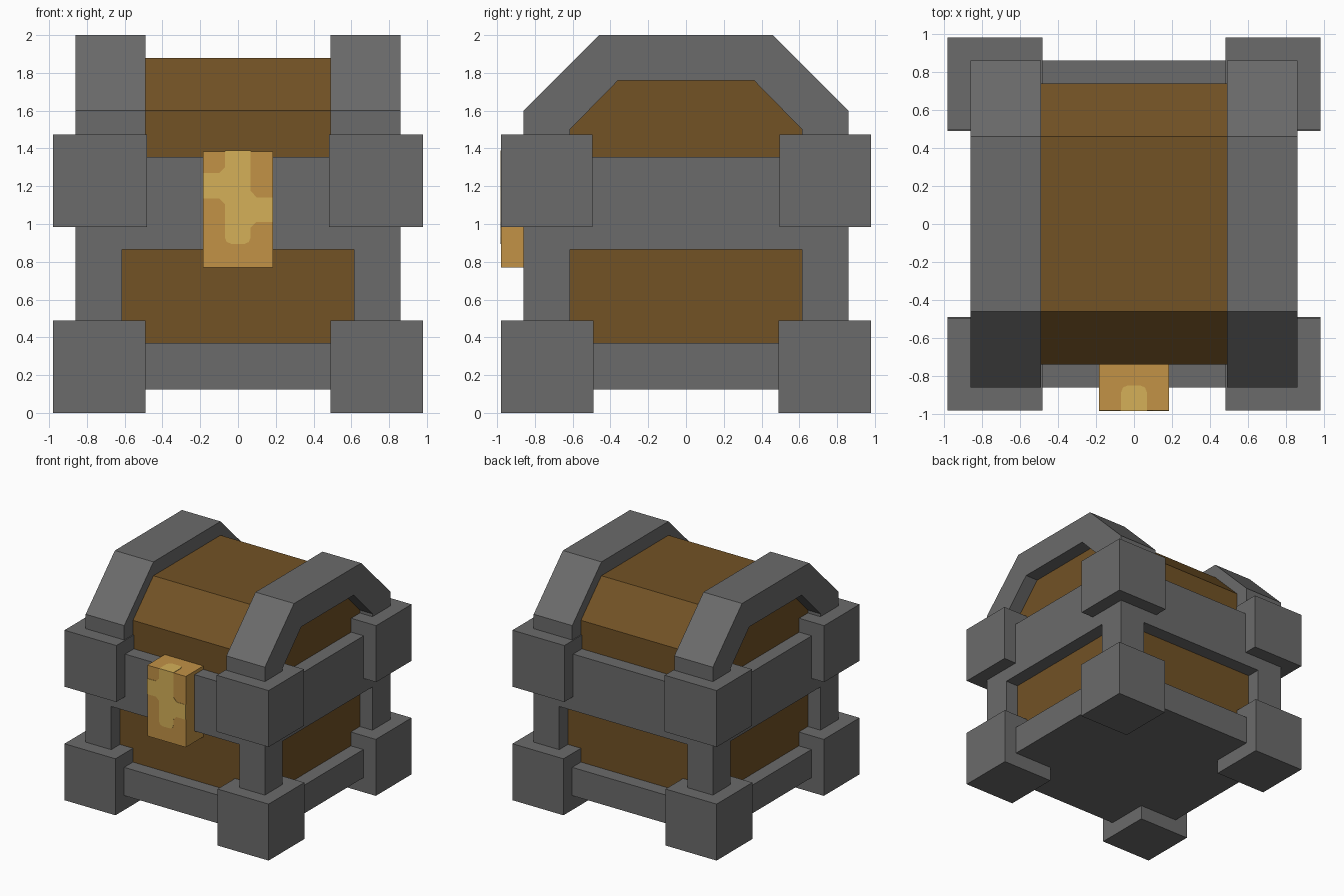
import bpy
import bmesh

if "Cube" in bpy.data.objects:
    bpy.data.objects.remove(bpy.data.objects["Cube"], do_unlink=True)


def material(name, rgb):
    m = bpy.data.materials.new(name)
    m.use_nodes = True
    m.diffuse_color = (*rgb, 1)
    node = next(n for n in m.node_tree.nodes if n.type == 'BSDF_PRINCIPLED')
    node.inputs["Base Color"].default_value = (*rgb, 1)
    return m


IRON = material("dark iron", (0.147, 0.147, 0.147))
WOOD = material("brown wood", (0.168, 0.084, 0.0185))
BRASS = material("brass", (0.539, 0.287, 0.061))
GOLD = material("pale gold", (0.665, 0.434, 0.098))


def prism(name, profile, axis, lo, hi, mat):
    """Extrude a 2D profile along an axis (profile uses the other two axes in order)."""
    def place(p, w):
        co = list(p)
        co.insert("xyz".index(axis), w)
        return co
    bm = bmesh.new()
    a = [bm.verts.new(place(p, lo)) for p in profile]
    b = [bm.verts.new(place(p, hi)) for p in profile]
    bm.faces.new(a)
    bm.faces.new(b[::-1])
    n = len(profile)
    for i in range(n):
        j = (i + 1) % n
        bm.faces.new((a[i], a[j], b[j], b[i]))
    bmesh.ops.recalc_face_normals(bm, faces=bm.faces)
    me = bpy.data.meshes.new(name)
    bm.to_mesh(me)
    bm.free()
    me.materials.append(mat)
    ob = bpy.data.objects.new(name, me)
    bpy.context.collection.objects.link(ob)
    return ob


def box(name, x, y, z, mat):
    rect = [(x[0], y[0]), (x[1], y[0]), (x[1], y[1]), (x[0], y[1])]
    return prism(name, rect, "z", z[0], z[1], mat)


def span(sign, a, b):
    return sorted((sign * a, sign * b))


def mirrored(half):
    """Close a half profile (u >= 0) by mirroring it across u = 0."""
    return half + [(-u, v) for u, v in reversed(half)]


R = 0.86      # outer frame half width
W = 0.74      # wood half width

# Body: iron slabs with recessed wood between them
box("base_slab", (-R, R), (-R, R), (0.125, 0.37), IRON)
box("middle_band", (-R, R), (-R, R), (0.865, 1.355), IRON)
box("wood_body", (-W, W), (-W, W), (0.37, 0.865), WOOD)

# Wooden lid with chamfered top
prism("wood_lid", mirrored([(W, 1.355), (W, 1.6), (0.46, 1.88)]),
      "x", -W, W, WOOD)

# Iron arches over both lid ends
arch = mirrored([(0.615, 1.355), (R, 1.355), (R, 1.6), (0.46, 2.0)])
arch += [(-0.615, 1.50), (-0.36, 1.76), (0.36, 1.76), (0.615, 1.50)]
for sx, side in ((1, "left"), (-1, "right")):
    prism(f"lid_arch_{side}", arch, "x", *span(sx, 0.49, R), IRON)

    # Corner posts and corner blocks
    for sy, end in ((-1, "front"), (1, "back")):
        tag = f"{end}_{side}"
        box(f"post_{tag}", span(sx, 0.615, R), span(sy, 0.615, R),
            (0.37, 0.865), IRON)
        box(f"foot_{tag}", span(sx, 0.49, 0.98), span(sy, 0.49, 0.98),
            (0.0, 0.49), IRON)
        box(f"upper_block_{tag}", span(sx, 0.482, 0.98), span(sy, 0.495, 0.98),
            (0.985, 1.475), IRON)

# Brass lock with pale gold inlay on its front and top
box("lock", (-0.185, 0.185), (-0.98, -0.74), (0.77, 1.385), BRASS)
inlay = [(-0.07, 1.385), (-0.07, 1.30), (-0.10, 1.27), (-0.185, 1.27),
         (-0.185, 1.135), (-0.10, 1.135), (-0.07, 1.105), (-0.07, 0.93),
         (-0.06, 0.905), (-0.035, 0.895), (0.035, 0.895), (0.058, 0.905),
         (0.067, 0.93), (0.067, 0.98), (0.095, 1.01), (0.185, 1.01),
         (0.185, 1.14), (0.10, 1.14), (0.067, 1.175), (0.067, 1.385)]
prism("lock_front_inlay", inlay, "y", -0.983, -0.979, GOLD)
prism("lock_top_inlay", mirrored([(0.068, -0.983), (0.068, -0.885),
                                  (0.058, -0.86), (0.035, -0.85)]),
      "z", 1.384, 1.388, GOLD)
